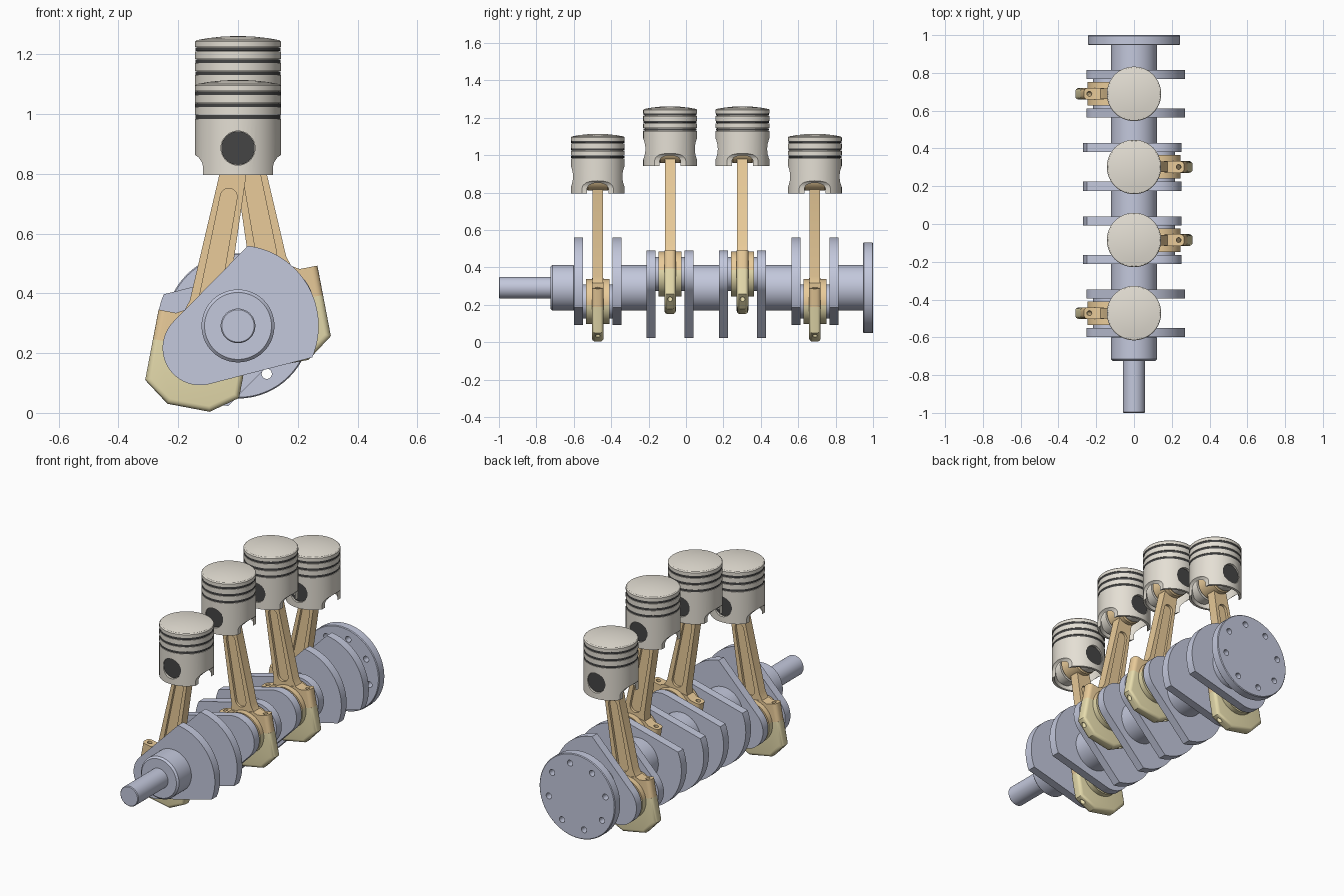
import bpy, bmesh
from math import sin, cos, pi, radians, atan2, acos, hypot
from mathutils import Matrix

if "Cube" in bpy.data.objects:
    bpy.data.objects.remove(bpy.data.objects["Cube"])

AXIS_Z, THROW, PHI = 0.291, 0.147, radians(30)
PIN_X, PIN_DZ = THROW * cos(PHI), THROW * sin(PHI)
ROD_L = hypot(PIN_X, 0.886 - AXIS_Z + PIN_DZ)


def mat(name, r, g, b):
    m = bpy.data.materials.new(name)
    m.diffuse_color = (r, g, b, 1)
    m.use_nodes = True
    m.node_tree.nodes["Principled BSDF"].inputs["Base Color"].default_value = m.diffuse_color
    return m


STEEL = mat("steel", .55, .58, .72)
ALLOY = mat("alloy", .78, .74, .66)
ROD = mat("rod_bronze", .82, .60, .32)
CAP = mat("cap_brass", .80, .72, .42)
DARK = mat("dark", .06, .06, .06)


def finish(bm, name, material=None):
    bmesh.ops.recalc_face_normals(bm, faces=bm.faces)
    me = bpy.data.meshes.new(name)
    bm.to_mesh(me)
    bm.free()
    ob = bpy.data.objects.new(name, me)
    bpy.context.collection.objects.link(ob)
    if material:
        me.materials.append(material)
    return ob


def smooth(ob, angle=32):
    bpy.ops.object.select_all(action='DESELECT')
    ob.select_set(True)
    bpy.context.view_layer.objects.active = ob
    bpy.ops.object.shade_smooth_by_angle(angle=radians(angle))
    return ob


def lathe(name, profile, material, along_y=False, seg=64):
    """Revolve (radius, height) points around z, or around y."""
    bm = bmesh.new()
    vs = [bm.verts.new((r, 0, h)) for r, h in profile]
    es = [bm.edges.new(p) for p in zip(vs, vs[1:])]
    bmesh.ops.spin(bm, geom=vs + es, axis=(0, 0, 1), cent=(0, 0, 0),
                   angle=2 * pi, steps=seg)
    bmesh.ops.remove_doubles(bm, verts=bm.verts, dist=1e-5)
    if along_y:
        bm.transform(Matrix.Rotation(-pi / 2, 4, 'X'))
    return finish(bm, name, material)


def rod_y(name, r, y0, y1, material, c=0.0):
    return lathe(name, [(0, y0), (r - c, y0), (r, y0 + c), (r, y1 - c), (r - c, y1), (0, y1)],
                 material, True)


def prism(name, pts, y0, y1, material=None, bevel=0, pick=None):
    """Extrude an x-z outline along y, optionally rounding picked rim edges."""
    bm = bmesh.new()
    a = bm.faces.new([bm.verts.new((x, y0, z)) for x, z in pts])
    ext = bmesh.ops.extrude_face_region(bm, geom=[a])
    for v in ext['geom']:
        if isinstance(v, bmesh.types.BMVert):
            v.co.y = y1
    if bevel:
        rim = [e for e in bm.edges if abs(e.verts[0].co.y - e.verts[1].co.y) < 1e-6
               and pick(e.verts[0].co, e.verts[1].co)]
        bmesh.ops.bevel(bm, geom=rim, offset=bevel, segments=4, profile=.5, affect='EDGES')
    return finish(bm, name, material)


def arc(cx, cz, r, a0, a1, n):
    return [(cx + r * cos(a0 + (a1 - a0) * i / n), cz + r * sin(a0 + (a1 - a0) * i / n))
            for i in range(n + 1)]


def cut(ob, cutters):
    for c in cutters:
        c.hide_render = True
        m = ob.modifiers.new("cut", 'BOOLEAN')
        m.object, m.operation, m.solver = c, 'DIFFERENCE', 'EXACT'
    me = bpy.data.meshes.new_from_object(
        ob.evaluated_get(bpy.context.evaluated_depsgraph_get()))
    ob.modifiers.clear()
    ob.data = me
    for c in cutters:
        bpy.data.objects.remove(c)
    return ob


def join(name, obs):
    bpy.ops.object.select_all(action='DESELECT')
    for o in obs:
        o.select_set(True)
    bpy.context.view_layer.objects.active = obs[0]
    bpy.ops.object.join()
    obs[0].name = name
    return smooth(obs[0])


# Piston, origin on its wrist pin
prof = [(0, .228), (.05, .2265), (.1, .221), (.139, .214), (.144, .209)]
for z in (.184, .144, .104):
    prof += [(.144, z + .007), (.135, z + .007), (.135, z - .007), (.144, z - .007)]
prof += [(.144, -.09), (.13, -.09), (.13, .085), (0, .085)]
piston = lathe("piston_shell", prof, ALLOY)
side = [(.117, -.12), (.117, -.062), (.121, -.047), (.131, -.032), (.145, -.022),
        (.17, -.018), (.17, -.12)]
cut(piston, [prism("skirt_cut", [(s * x, z) for x, z in side], -.2, .2) for s in (1, -1)]
    + [rod_y("pin_cut", .057, -.2, .2, None)])
bosses = [rod_y("pin_boss", .074, min(s * .066, s * .122), max(s * .066, s * .122), ALLOY)
          for s in (1, -1)]
rings = [lathe("ring", [(.13, z - .006), (.142, z - .006), (.142, z + .006), (.13, z + .006)], DARK)
         for z in (.184, .144, .104)]
piston = join("piston", [piston] + bosses)
rings = join("piston_rings", rings)
wrist = smooth(rod_y("wrist_pin", .056, -.13, .13, DARK))

# Connecting rod, origin on the crank pin, pointing up z
half = [(.085, .09), (.074, .115), (.063, .15), (.043, .62)]
beam = prism("beam", half + [(-x, z) for x, z in reversed(half)], -.028, .028, ROD)
slot = arc(0, .515, .028, 0, pi, 12) + arc(0, .17, .034, pi, 2 * pi, 12)
cut(beam, [prism("slot_cut", slot, min(s * .013, s * .06), max(s * .013, s * .06))
           for s in (1, -1)])


def bolt_cuts():
    out = []
    for s in (1, -1):
        c = lathe("bolt_cut", [(0, -.3), (.013, -.3), (.013, .3), (0, .3)], None, seg=20)
        c.data.transform(Matrix.Translation((s * .13, 0, 0)))
        out.append(c)
    return out


lug = prism("lug", [(.16, 0), (.16, .1), (.1, .1), (.074, .115), (-.074, .115), (-.1, .1), (-.16, .1), (-.16, 0)],
            -.031, .031, ROD, .022,
            lambda a, b: min(abs(a.x), abs(b.x)) > .15 and a.x * b.x > 0)
cut(lug, bolt_cuts())
big = prism("big_end", arc(0, 0, .12, 0, pi, 32), -.062, .062, ROD)
small = rod_y("small_end", .076, -.058, .058, ROD, .006)
small.data.transform(Matrix.Translation((0, 0, ROD_L)))
conrod = join("connecting_rod", [beam, lug, big, small])

# Bearing cap
cap = prism("cap", [(.16, 0), (.16, -.14), (.072, -.204), (-.072, -.204), (-.16, -.14), (-.16, 0)],
            -.031, .031, CAP, .018, lambda a, b: min(a.z, b.z) < -.1)
cut(cap, bolt_cuts())
cap_big = prism("cap_half", arc(0, 0, .12, pi, 2 * pi, 32), -.062, .062, CAP)
cap = join("bearing_cap", [cap, cap_big])

# Crank web: lobe round the pin, tangent flanks, counterweight arc
LOBE, CW, SPREAD = .125, .27, radians(53)
dx, dz = CW * cos(SPREAD) + THROW, CW * sin(SPREAD)
tan = atan2(dz, dx) + acos(LOBE / hypot(dx, dz))
outline = arc(0, 0, CW, -SPREAD, SPREAD, 32) + arc(-THROW, 0, LOBE, tan, 2 * pi - tan, 28)

# Four throws, the middle pair turned by half a revolution
ys = [-.472, -.085, .302, .689]
first = True
for i, y in enumerate(ys):
    s = -1 if i in (0, 3) else 1
    pin_z = AXIS_Z + s * PIN_DZ
    ang = PHI if s < 0 else PHI + pi
    web_pts = [(u * cos(ang) - w * sin(ang), AXIS_Z + u * sin(ang) + w * cos(ang))
               for u, w in outline]
    for k in (-1, 1):
        smooth(prism(f"crank_web_{i + 1}", web_pts, y + k * .102 - .024, y + k * .102 + .024, STEEL))
    pin = smooth(rod_y(f"crank_pin_{i + 1}", .09, y - .08, y + .08, STEEL))
    pin.location = (s * PIN_X, 0, pin_z)
    for src in (piston, rings, wrist, conrod, cap):
        ob = src if first else src.copy()
        if not first:
            bpy.context.collection.objects.link(ob)
        if src in (conrod, cap):
            ob.location = (s * PIN_X, y, pin_z)
            ob.rotation_euler = (0, -s * atan2(PIN_X, .886 - AXIS_Z + PIN_DZ), 0)
        else:
            ob.location = (0, y, .886 + (2 * PIN_DZ if s > 0 else 0))
    first = False

# Main journals, nose shaft and rear flange
spans = [(-.725, ys[0] - .12)] + [(a + .12, b - .12) for a, b in zip(ys, ys[1:])] \
    + [(ys[3] + .12, .95)]
parts = [rod_y("main_journal", .122, a, b, STEEL, .01 if i == 0 else 0)
         for i, (a, b) in enumerate(spans)]
parts.append(rod_y("nose_shaft", .058, -1, -.7, STEEL, .004))
flange = rod_y("flange", .243, .947, 1, STEEL, .004)
holes = []
for k in range(8):
    a = radians(-59 + 45 * k)
    h = rod_y("flange_hole", .017, .9, 1.1, None)
    h.data.transform(Matrix.Translation((.187 * cos(a), 0, .187 * sin(a))))
    holes.append(h)
cut(flange, holes)
shaft = join("crankshaft", [flange] + parts)
shaft.location.z = AXIS_Z
